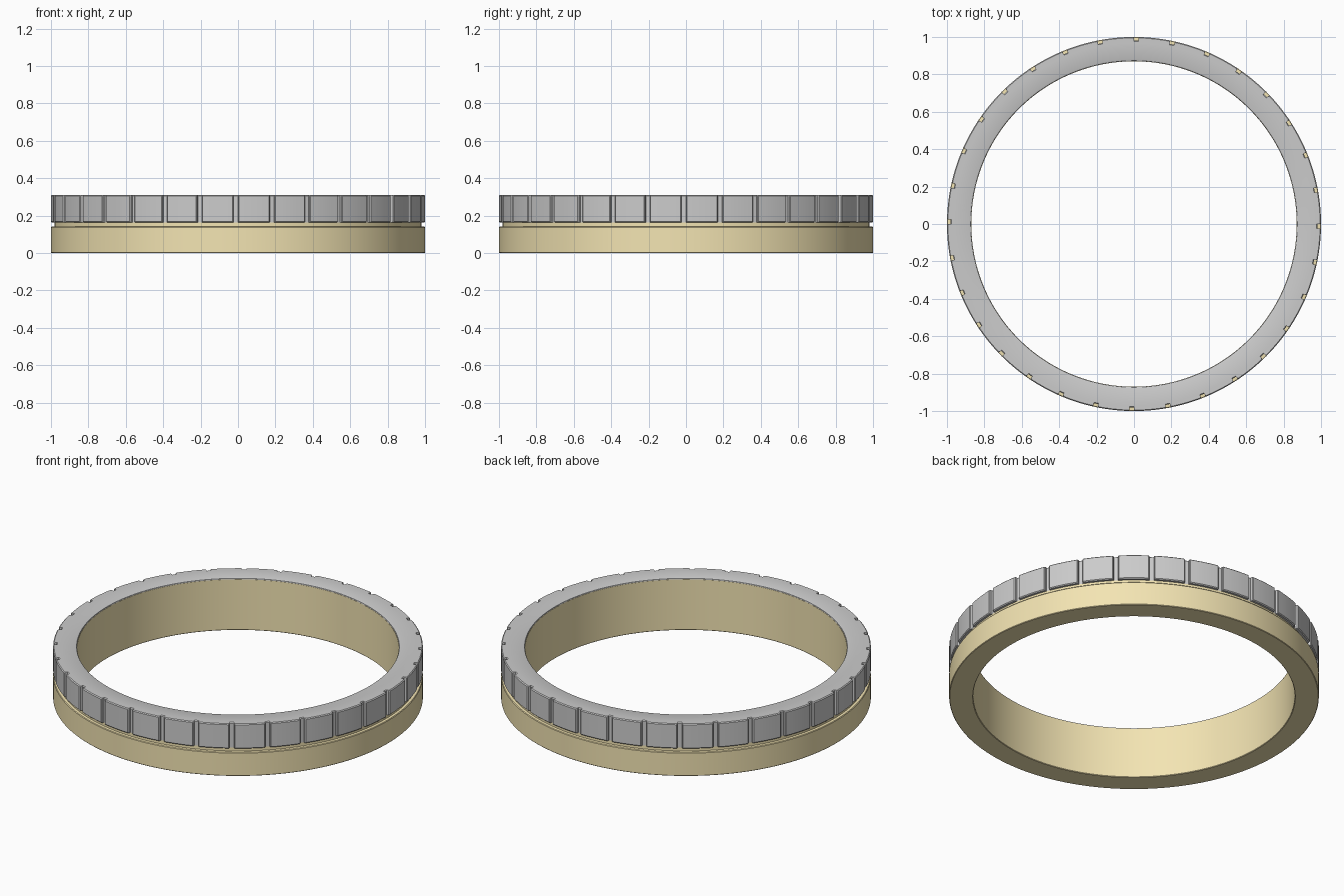
import bpy, bmesh, math

if "Cube" in bpy.data.objects:
    bpy.data.objects.remove(bpy.data.objects["Cube"])

TILES = 32
PITCH = 360 / TILES
FLOOR = 0.982          # radius of slot floor and groove


def lathe(name, sections):
    """Skin closed (r, z) profiles placed at (degrees, profile) around z."""
    bm = bmesh.new()
    rings = []
    for deg, profile in sections:
        a = math.radians(deg)
        rings.append([bm.verts.new((r * math.cos(a), r * math.sin(a), z))
                      for r, z in profile])
    n = len(rings[0])
    for i, ring in enumerate(rings):
        nxt = rings[(i + 1) % len(rings)]
        for j in range(n):
            k = (j + 1) % n
            bm.faces.new((ring[j], nxt[j], nxt[k], ring[k]))
    bmesh.ops.recalc_face_normals(bm, faces=bm.faces)
    mesh = bpy.data.meshes.new(name)
    bm.to_mesh(mesh)
    bm.free()
    obj = bpy.data.objects.new(name, mesh)
    bpy.context.collection.objects.link(obj)
    bpy.ops.object.select_all(action='DESELECT')
    obj.select_set(True)
    bpy.context.view_layer.objects.active = obj
    bpy.ops.object.shade_smooth_by_angle(angle=math.radians(30))
    return obj


# Brass base band with groove and inner lining
base_profile = [
    (0.873, 0), (0.997, 0), (1.0, 0.003), (1.0, 0.137), (0.997, 0.141),
    (FLOOR, 0.142), (FLOOR, 0.17), (0.876, 0.17), (0.876, 0.303),
    (0.870, 0.303), (0.870, 0.003)]
base = lathe("base_band", [(i * 360 / 192, base_profile) for i in range(192)])
brass = bpy.data.materials.new("brass")
brass.diffuse_color = (0.9, 0.78, 0.45, 1)
brass.use_nodes = True
brass.node_tree.nodes["Principled BSDF"].inputs["Base Color"].default_value = brass.diffuse_color
base.data.materials.append(brass)


# Grey upper ring: tiles separated by shallow vertical slots
def ring_profile(radius, inset=0.0):
    edge = 0.0 if radius <= FLOOR else 0.005
    top, bottom = 0.311 - inset, 0.163 + inset
    return [(0.871, 0.302), (0.873, 0.308), (0.880, 0.311), (0.970, 0.311),
            (radius - 0.005, top), (radius, top - 0.005),
            (radius, bottom + edge), (radius - edge, bottom),
            (0.974, 0.163), (0.874, 0.163)]


floor_profile = ring_profile(FLOOR)
side_profile = ring_profile(0.995)
tile_profile = ring_profile(1.0)
sections = []
for t in range(TILES):
    start = t * PITCH
    sections += [(start - 1.4, floor_profile), (start, floor_profile),
                 (start + 0.02, side_profile)]
    first, last = start + 0.3, start + PITCH - 1.7
    sections += [(first + (last - first) * s / 5, tile_profile) for s in range(6)]
    sections.append((start + PITCH - 1.42, side_profile))
lathe("segmented_ring", sections)
